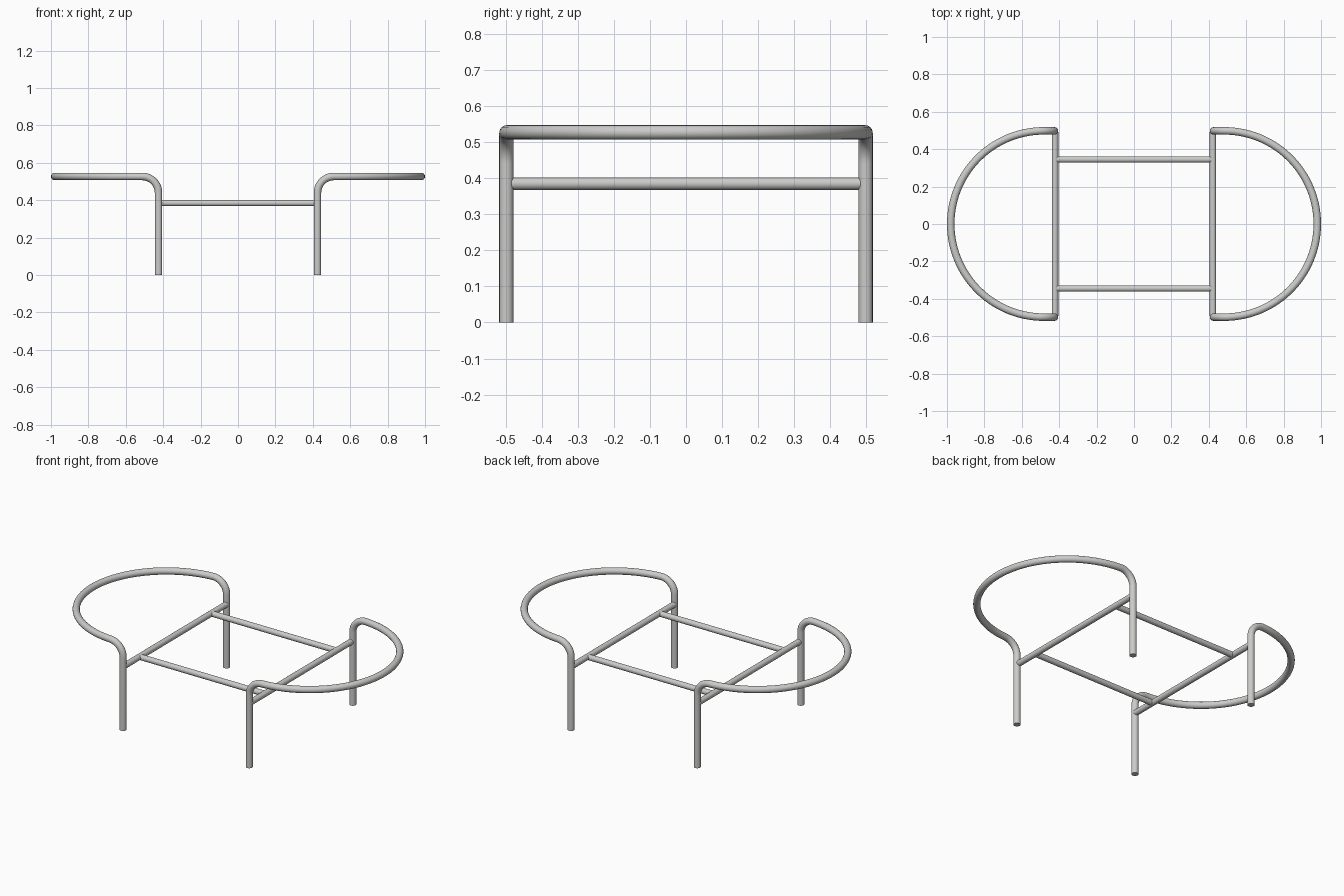
import bpy, math

if "Cube" in bpy.data.objects:
    bpy.data.objects.remove(bpy.data.objects["Cube"])

steel = bpy.data.materials.new("brushed steel grey")
steel.diffuse_color = (0.6, 0.6, 0.59, 1)
steel.use_nodes = True
steel.node_tree.nodes["Principled BSDF"].inputs["Base Color"].default_value = steel.diffuse_color

LEG_X, HALF_W, TOP_Z = 0.425, 0.498, 0.527   # tube centre lines
ARC_X, BEND = 0.482, 0.087                    # hoop centre, bend radius
BAR_Z = 0.385


def tube(name, points, radius):
    """Round capped tube swept along a list of points."""
    cu = bpy.data.curves.new(name, 'CURVE')
    cu.dimensions = '3D'
    cu.bevel_depth = radius
    cu.bevel_resolution = 6
    cu.use_fill_caps = True
    sp = cu.splines.new('POLY')
    sp.points.add(len(points) - 1)
    for p, co in zip(sp.points, points):
        p.co = (*co, 1)
    ob = bpy.data.objects.new(name, cu)
    bpy.context.collection.objects.link(ob)
    bpy.ops.object.select_all(action='DESELECT')
    ob.select_set(True)
    bpy.context.view_layer.objects.active = ob
    bpy.ops.object.convert(target='MESH')
    ob = bpy.context.object
    ob.data.materials.clear()
    ob.data.materials.append(steel)
    bpy.ops.object.shade_smooth_by_angle(angle=math.radians(40))
    return ob


def plan(s):
    """Point on the hoop seen from above, at distance s from the leg."""
    lead = ARC_X - LEG_X
    if s <= lead:
        return LEG_X + s, -HALF_W
    a = (s - lead) / HALF_W
    return ARC_X + HALF_W * math.sin(a), -HALF_W * math.cos(a)


# One half of the hoop: leg, bend, quarter circle; then mirrored in y
half = [(LEG_X, -HALF_W, 0)]
for i in range(13):
    a = math.pi / 2 * i / 12
    half.append((*plan(BEND * (1 - math.cos(a))),
                 TOP_Z - BEND + BEND * math.sin(a)))
end = ARC_X - LEG_X + HALF_W * math.pi / 2
for i in range(1, 29):
    half.append((*plan(BEND + (end - BEND) * i / 28), TOP_Z))
path = half + [(x, -y, z) for x, y, z in reversed(half[:-1])]

for side, label in ((-1, "left"), (1, "right")):
    # Bent legs with armrest hoop, and the cross bar joining the legs
    tube(label + "_leg_hoop", [(side * x, y, z) for x, y, z in path], 0.02)
    tube(label + "_cross_bar", [(side * 0.422, -0.492, BAR_Z),
                                (side * 0.422, 0.492, BAR_Z)], 0.0175)

# Long rails between the cross bars
for y, label in ((-0.345, "front"), (0.345, "back")):
    tube(label + "_rail", [(-0.415, y, BAR_Z), (0.415, y, BAR_Z)], 0.017)
